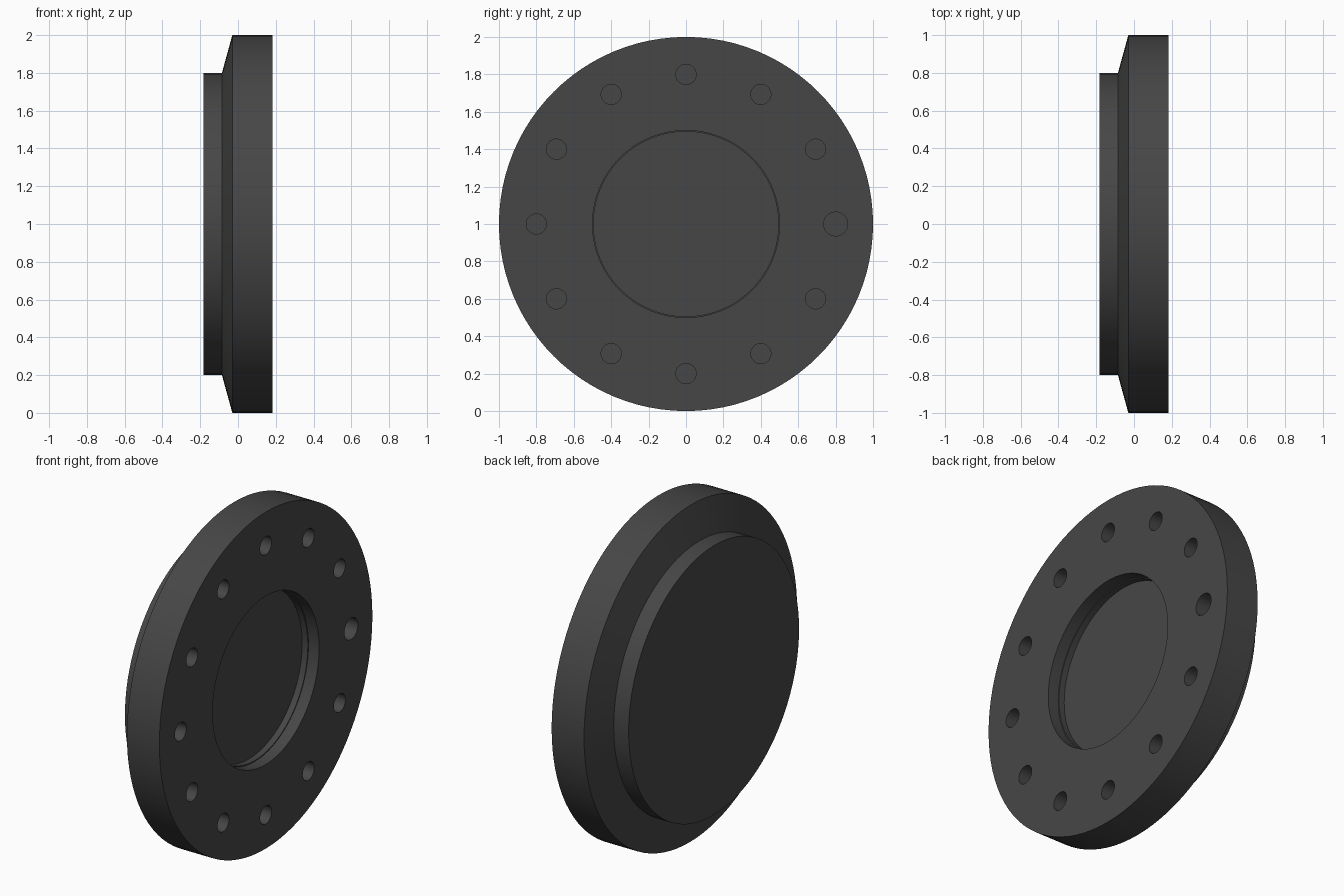
import bpy, bmesh, math

cube = bpy.data.objects.get("Cube")
if cube:
    bpy.data.objects.remove(cube, do_unlink=True)

SEGMENTS = 96
AXIS_Z = 1.0
FACE_X = 0.183

mat = bpy.data.materials.new("dark grey metal")
mat.use_nodes = True
colour = (0.062, 0.062, 0.062, 1)
mat.diffuse_color = colour
mat.node_tree.nodes["Principled BSDF"].inputs["Base Color"].default_value = colour


def lathe(bm, profile, segments, cy=0.0, cz=AXIS_Z):
    """Revolve (x, radius) points about an x-axis line and cap both ends."""
    rings = []
    for x, r in profile:
        angles = [2 * math.pi * i / segments for i in range(segments)]
        rings.append([bm.verts.new((x, cy + r * math.cos(a), cz + r * math.sin(a)))
                      for a in angles])
    for a, b in zip(rings, rings[1:]):
        for i in range(segments):
            j = (i + 1) % segments
            bm.faces.new((a[i], a[j], b[j], b[i]))
    bm.faces.new(rings[0])
    bm.faces.new(rings[-1])


def make_object(name, bm):
    bmesh.ops.recalc_face_normals(bm, faces=bm.faces)
    mesh = bpy.data.meshes.new(name)
    bm.to_mesh(mesh)
    bm.free()
    mesh.materials.append(mat)
    obj = bpy.data.objects.new(name, mesh)
    bpy.context.collection.objects.link(obj)
    return obj


# Flange body: rear boss, conical shoulder, thick rim, stepped centre recess
bm = bmesh.new()
lathe(bm, [(-FACE_X, 0.80), (-0.085, 0.80), (-0.03, 1.0), (FACE_X, 1.0),
           (FACE_X, 0.50), (FACE_X - 0.07, 0.50), (FACE_X - 0.07, 0.494),
           (FACE_X - 0.107, 0.494)], SEGMENTS)
flange = make_object("flange_body", bm)

# Ring of twelve blind bolt holes, the first slightly larger
bm = bmesh.new()
for i in range(12):
    a = 2 * math.pi * i / 12
    radius = 0.064 if i == 0 else 0.054
    lathe(bm, [(FACE_X - 0.15, radius), (FACE_X + 0.05, radius)], 32,
          0.80 * math.cos(a), AXIS_Z + 0.80 * math.sin(a))
cutter = make_object("bolt_hole_cutter", bm)
cutter.hide_render = True

# Cut the holes, then discard the cutter
mod = flange.modifiers.new("bolt_holes", 'BOOLEAN')
mod.operation = 'DIFFERENCE'
mod.solver = 'EXACT'
mod.object = cutter
bpy.ops.object.select_all(action='DESELECT')
flange.select_set(True)
bpy.context.view_layer.objects.active = flange
bpy.ops.object.modifier_apply(modifier=mod.name)
bpy.data.objects.remove(cutter, do_unlink=True)
bpy.ops.object.shade_smooth_by_angle(angle=math.radians(30))
